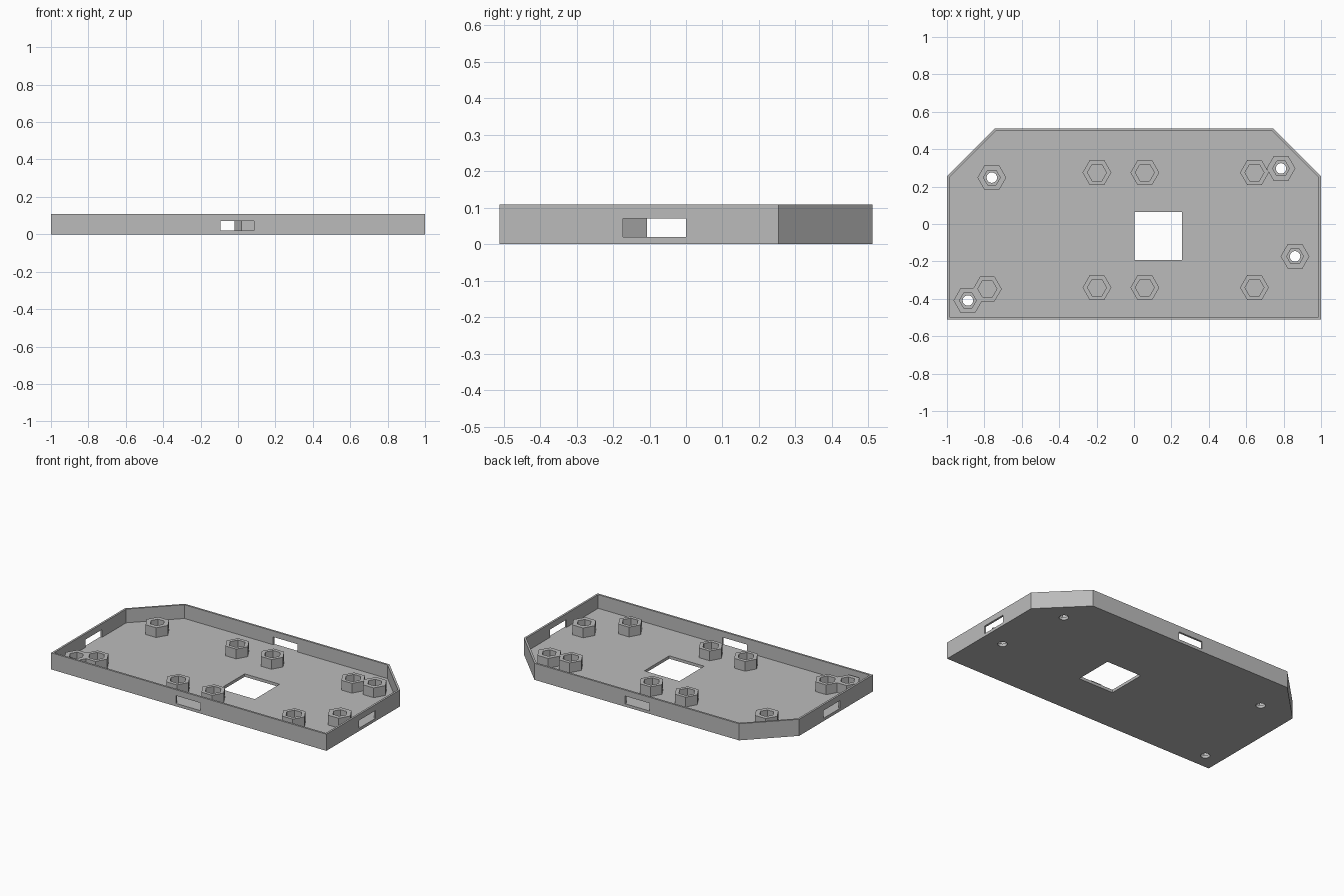
import bpy, bmesh, math

if "Cube" in bpy.data.objects:
    bpy.data.objects.remove(bpy.data.objects["Cube"])

grey = bpy.data.materials.new("plain grey")
grey.diffuse_color = (0.5, 0.5, 0.5, 1)
grey.use_nodes = True
grey.node_tree.nodes["Principled BSDF"].inputs["Base Color"].default_value = grey.diffuse_color

HALF_Y, RIM, FLOOR, WALL, CHAMFER = 0.511, 0.109, 0.019, 0.013, 0.257
POST_TOP = 0.083


def prism(name, points, z0, z1):
    """Vertical prism over a counter-clockwise outline."""
    bm = bmesh.new()
    face = bm.faces.new([bm.verts.new((x, y, z0)) for x, y in points])
    top = bmesh.ops.extrude_face_region(bm, geom=[face])["geom"]
    bmesh.ops.translate(bm, vec=(0, 0, z1 - z0),
                        verts=[v for v in top if isinstance(v, bmesh.types.BMVert)])
    bmesh.ops.recalc_face_normals(bm, faces=bm.faces)
    mesh = bpy.data.meshes.new(name)
    bm.to_mesh(mesh)
    bm.free()
    mesh.materials.append(grey)
    obj = bpy.data.objects.new(name, mesh)
    bpy.context.collection.objects.link(obj)
    return obj


def rect(x0, x1, y0, y1):
    return [(x0, y0), (x1, y0), (x1, y1), (x0, y1)]


def ngon(x, y, r, n):
    return [(x + r * math.cos(2 * math.pi * i / n),
             y + r * math.sin(2 * math.pi * i / n)) for i in range(n)]


def outline(t):
    """Tray outline with two clipped back corners, inset by t."""
    x, y, k = 1 - t, HALF_Y - t, t * (math.sqrt(2) - 1)
    cx, cy = 1 - CHAMFER - k, HALF_Y - CHAMFER - k
    return [(-x, -y), (x, -y), (x, cy), (cx, y), (-cx, y), (-x, cy)]


def cut(obj, cutter):
    mod = obj.modifiers.new("cut", 'BOOLEAN')
    mod.operation, mod.solver, mod.object = 'DIFFERENCE', 'EXACT', cutter
    bpy.context.view_layer.objects.active = obj
    bpy.ops.object.modifier_apply(modifier=mod.name)
    bpy.data.objects.remove(cutter)


# Post positions: bolted posts have a hole through the floor
bolted = [(-0.76, 0.248), (0.786, 0.297), (0.861, -0.173), (-0.888, -0.409)]
plain = [(x, y) for x in (-0.198, 0.058, 0.644) for y in (0.275, -0.34)]
plain.append((-0.784, -0.347))

# Tray: hollow shell, wall slots on all four sides, floor window, bolt holes
tray = prism("tray", outline(0), 0, RIM)
cut(tray, prism("cavity", outline(WALL), FLOOR, RIM + 0.1))
cut(tray, prism("front_back_slot", rect(-0.093, 0.085, -0.7, 0.7), FLOOR, 0.07))
cut(tray, prism("side_slot", rect(-1.2, 1.2, -0.172, 0.0), FLOOR, 0.07))
cut(tray, prism("window", rect(0.003, 0.257, -0.193, 0.065), -0.1, 0.1))
for x, y in bolted:
    cut(tray, prism("bolt_hole", ngon(x, y, 0.028, 24), -0.1, 0.1))

# Hexagonal posts with hexagonal nut pockets
for label, spots, pocket in (("bolted_post", bolted, 0.045), ("plain_post", plain, 0.051)):
    for x, y in spots:
        post = prism(label, ngon(x, y, 0.077, 6), FLOOR, POST_TOP)
        cut(post, prism("pocket", ngon(x, y, pocket, 6), -0.1, 0.2))
